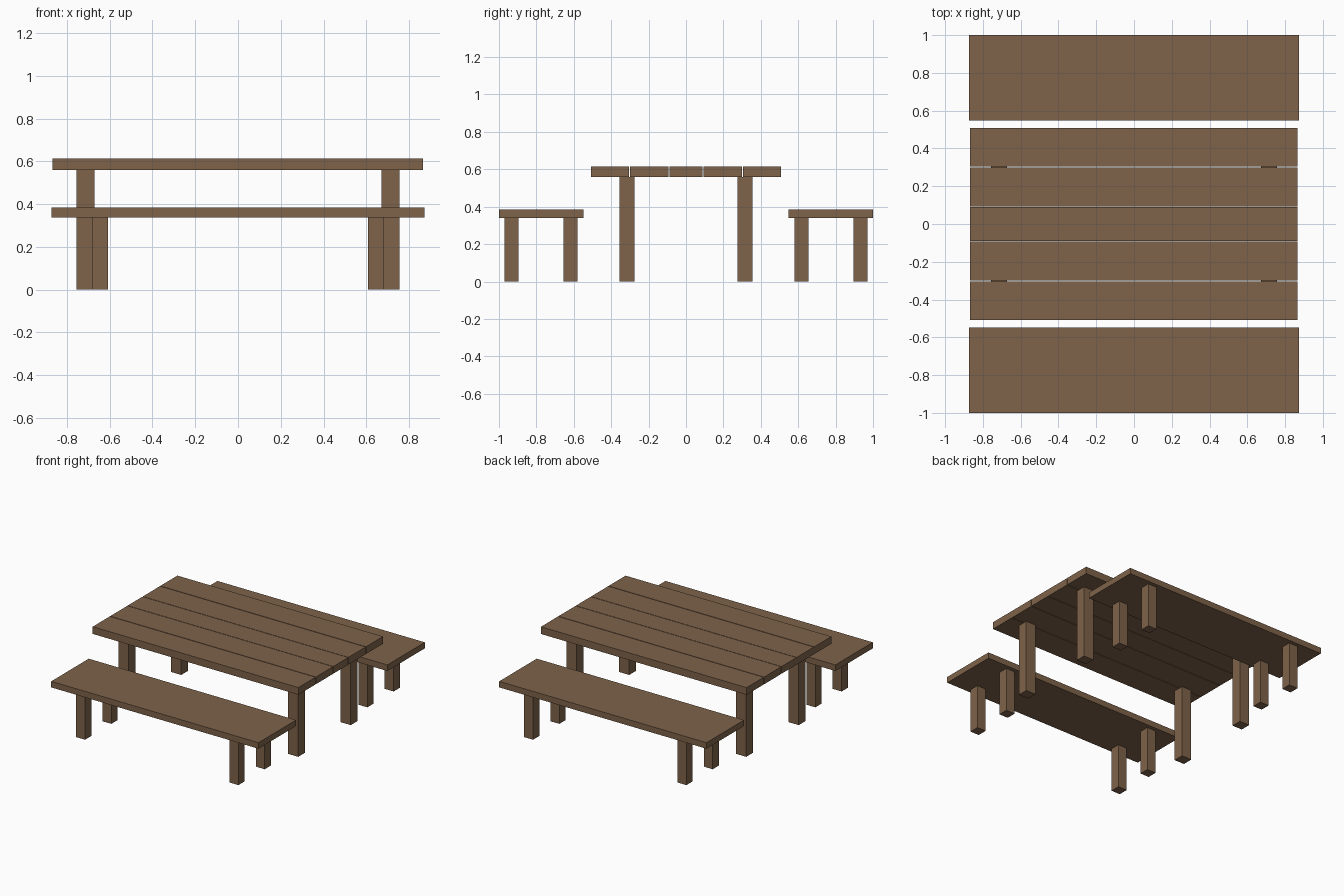
import bpy
import bmesh

if "Cube" in bpy.data.objects:
    bpy.data.objects.remove(bpy.data.objects["Cube"])

wood = bpy.data.materials.new("brown wood")
wood.diffuse_color = (0.21, 0.125, 0.068, 1)
wood.use_nodes = True
wood.node_tree.nodes["Principled BSDF"].inputs["Base Color"].default_value = wood.diffuse_color


def box(name, x, y, z):
    """Box from (min, max) ranges on each axis."""
    bm = bmesh.new()
    bmesh.ops.create_cube(bm, size=1)
    for v in bm.verts:
        v.co = [r[0] if c < 0 else r[1] for c, r in zip(v.co, (x, y, z))]
    mesh = bpy.data.meshes.new(name)
    bm.to_mesh(mesh)
    bm.free()
    mesh.materials.append(wood)
    ob = bpy.data.objects.new(name, mesh)
    bpy.context.collection.objects.link(ob)
    return ob


def leg(name, cx, cy, wx, wy, top):
    box(name, (cx - wx / 2, cx + wx / 2), (cy - wy / 2, cy + wy / 2), (0, top))


# Table top: five separate planks with narrow gaps
planks = [(-0.509, -0.304), (-0.299, -0.093), (-0.089, 0.089),
          (0.093, 0.299), (0.304, 0.509)]
for y in planks:
    box("table_plank", (-0.867, 0.865), y, (0.56, 0.615))

# Table legs
for sx in (-1, 1):
    for sy in (-1, 1):
        leg("table_leg", sx * 0.714, sy * 0.316, 0.084, 0.08, 0.56)

# Benches, one on each long side
for sy in (-1, 1):
    box("bench_seat", (-0.873, 0.873), sorted((sy * 0.549, sy * 1.0)), (0.339, 0.385))
    for sx in (-1, 1):
        for y in (0.617, 0.933):
            leg("bench_leg", sx * 0.646, sy * y, 0.075, 0.075, 0.339)
